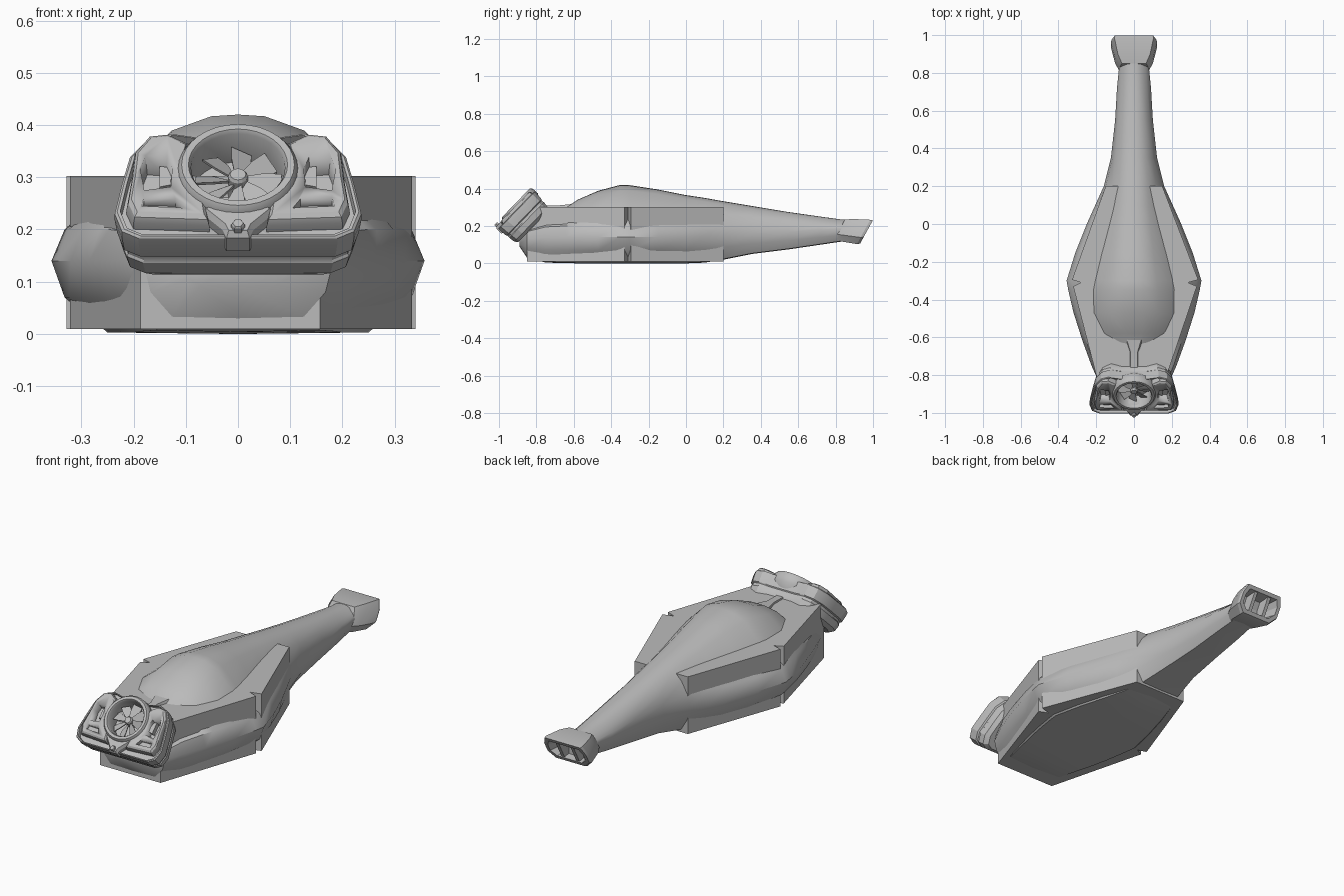
import bpy, bmesh, math
from mathutils import Matrix, Vector

if "Cube" in bpy.data.objects:
    bpy.data.objects.remove(bpy.data.objects["Cube"])

grey = bpy.data.materials.new("plain grey")
grey.diffuse_color = (0.5, 0.5, 0.5, 1)
grey.use_nodes = True
grey.node_tree.nodes["Principled BSDF"].inputs["Base Color"].default_value = grey.diffuse_color

# Tilted frame of the intake head: x, v up the face, n out of the face
T = math.radians(46)
HEAD = Matrix(((1, 0, 0, 0),
               (0, math.cos(T), -math.sin(T), -0.895),
               (0, math.sin(T), math.cos(T), 0.31),
               (0, 0, 0, 1)))


def loft(name, rings, matrix=Matrix(), angle=30, closed=False):
    """Skin equal-length rings; cap the ends, or join last to first."""
    bm = bmesh.new()
    vs = [[bm.verts.new(matrix @ Vector(p)) for p in r] for r in rings]
    n = len(vs[0])
    pairs = list(zip(vs, vs[1:])) + ([(vs[-1], vs[0])] if closed else [])
    for a, b in pairs:
        for i in range(n):
            bm.faces.new((a[i], a[(i + 1) % n], b[(i + 1) % n], b[i]))
    if not closed:
        bm.faces.new(vs[0])
        bm.faces.new(vs[-1])
    bmesh.ops.recalc_face_normals(bm, faces=bm.faces[:])
    me = bpy.data.meshes.new(name)
    bm.to_mesh(me)
    bm.free()
    ob = bpy.data.objects.new(name, me)
    bpy.context.collection.objects.link(ob)
    me.materials.append(grey)
    bpy.ops.object.select_all(action='DESELECT')
    ob.select_set(True)
    bpy.context.view_layer.objects.active = ob
    bpy.ops.object.shade_smooth_by_angle(angle=math.radians(angle))
    return ob


def mirrored(half):
    return half + [(-x, *r) for x, *r in reversed(half) if x > 0]


def plate(name, outline, levels, matrix=HEAD, angle=25):
    """Extrude an outline through (height, scale) levels about its centre."""
    cx = sum(p[0] for p in outline) / len(outline)
    cy = sum(p[1] for p in outline) / len(outline)
    return loft(name, [[(cx + (x - cx) * s, cy + (y - cy) * s, h) for x, y in outline]
                       for h, s in levels], matrix, angle)


def circle(r, n, h=None):
    pts = [(r * math.cos(2 * math.pi * i / n), r * math.sin(2 * math.pi * i / n)) for i in range(n)]
    return pts if h is None else [(x, y, h) for x, y in pts]


def cut(ob, cutter):
    cutter.hide_render = True
    bpy.context.view_layer.objects.active = ob
    m = ob.modifiers.new("cut", 'BOOLEAN')
    m.operation, m.solver, m.object = 'DIFFERENCE', 'EXACT', cutter
    bpy.ops.object.modifier_apply(modifier=m.name)
    bpy.data.objects.remove(cutter)


# Angular hull with notched side corners
hull = [(-0.187, -0.85), (0.157, -0.85), (0.333, -0.33), (0.285, -0.31), (0.34, -0.295),
        (0.15, 0.2), (-0.15, 0.2), (-0.328, -0.295), (-0.28, -0.31), (-0.322, -0.33)]
loft("hull", [[(x, y, z) for x, y in hull] for z in (0.01, 0.302)], angle=10)

# Organic body: y, half width, its height, canopy half width, its height, top, bottom
sections = [(-0.89, .10, .12, .05, .14, .15, .09), (-0.85, .18, .13, .10, .21, .25, .03),
            (-0.75, .225, .14, .09, .25, .28, .004), (-0.64, .265, .14, .10, .28, .30, .002),
            (-0.58, .285, .14, .17, .295, .34, 0), (-0.47, .32, .14, .215, .30, .388, 0),
            (-0.35, .348, .14, .205, .31, .42, 0), (-0.30, .357, .14, .195, .31, .418, 0),
            (-0.15, .31, .14, .165, .305, .395, 0), (0, .25, .14, .14, .29, .365, 0),
            (0.1, .205, .145, .125, .28, .35, .004), (0.2, .16, .15, .115, .27, .332, .02),
            (0.35, .122, .16, .10, .25, .307, .05), (0.55, .10, .17, .085, .23, .274, .075),
            (0.72, .09, .18, .07, .215, .25, .10), (0.82, .08, .185, .06, .21, .236, .115),
            (0.9, .08, .185, .06, .21, .23, .125)]
rings = []
for y, w, m, cw, sh, top, bot in sections:
    half = [(0, bot), (.7 * w, bot + .003), (.93 * w, bot + .5 * (m - bot)), (w, m),
            (.93 * w, m + .5 * min(sh - m, .12)), (cw, sh),
            (.62 * cw, sh + .72 * (top - sh)), (0.25 * cw, sh + .97 * (top - sh)), (0, top)]
    rings.append([(x, y, z) for x, z in mirrored(half)])
loft("body", rings, angle=35)

# Tail nozzle: slanted octagonal sleeve with a hollow outlet
def tail_ring(y, w, h, zc=.17):
    half = [(.7 * w, -h), (w, -.45 * h), (w, .35 * h), (.85 * w, h)]
    return [(x, y + .55 * z, zc + z) for x, z in mirrored(half)]

loft("tail_nozzle", [tail_ring(.82, .075, .055, .18), tail_ring(.865, .10, .06, .177),
                     tail_ring(.95, .122, .065, .168), tail_ring(.965, .118, .062, .168),
                     tail_ring(.965, .10, .045, .168), tail_ring(.90, .085, .038, .17)], angle=25)
for s in (-1, 1):
    loft("tail_divider", [[(s * .042 + dx, y + .55 * dz, .168 + dz) for dx, dz in
                           ((-.009, -.05), (.009, -.05), (.009, .05), (-.009, .05))]
                          for y in (.88, .958)])

# Head shell with a raised lip round the face
shell_half = [(.08, -.165), (.19, -.165), (.222, -.147), (.236, -.10), (.222, -.02),
              (.207, .05), (.175, .095), (.13, .112), (.07, .10)]
shell = plate("head_shell", mirrored(shell_half),
              [(-.135, .84), (-.118, .93), (-.085, .96), (-.08, .945), (-.07, .945), (-.065, .98),
               (-.03, 1), (-.012, 1), (-.008, .98), (-.008, .955), (-.025, .945)])
cut(shell, plate("fan_cutter", circle(.091, 32), [(-.075, 1), (.06, 1)]))

# Pods with eye openings and slots, one each side
for s in (-1, 1):
    def side(pts):
        return [(s * x, v) for x, v in pts]
    pod = plate("eye_pod", side([(.055, -.135), (.20, -.128), (.213, -.09), (.204, -.02),
                                 (.198, .05), (.17, .095), (.135, .10), (.095, .075),
                                 (.11, .0), (.095, -.06), (.06, -.095)]),
                [(-.04, 1.0), (-.008, 1.0), (.004, .96), (.01, .88)])
    eye = side([(.128, -.05), (.18, -.06), (.188, .0), (.178, .035), (.135, .03), (.125, .0)])
    slot = side([(.105, -.105), (.185, -.10), (.18, -.078), (.12, -.08)])
    cut(pod, plate("eye_cutter", eye, [(-.035, .8), (.03, 1.05)]))
    cut(pod, plate("slot_cutter", slot, [(-.012, 1), (.03, 1)]))
    cut(pod, plate("bore_cutter", circle(.10, 32), [(-.075, 1), (.06, 1)]))
    cut(shell, plate("eye_cutter", eye, [(-.045, .8), (.03, 1.05)]))
    # Bar across the eye
    plate("eye_bar", side([(.12, -.022), (.15, -.03), (.15, .025), (.12, .02)]),
          [(-.04, 1), (-.01, 1)])

# Round intake ring
profile = [(.090, -.07), (.090, .012), (.095, .02), (.108, .02), (.116, .008), (.118, -.03)]
loft("intake_ring", [circle(r, 32, h) for r, h in profile], HEAD, 40, closed=True)
plate("intake_back", circle(.093, 32), [(-.076, 1), (-.066, 1)])

# Fan hub and blades
plate("fan_hub", circle(.019, 12), [(-.066, 1), (-.012, 1), (-.006, .8)])
for k in range(8):
    turn = HEAD @ Matrix.Rotation(math.tau * k / 8, 4, 'Z')
    blade = [(.012, -.006, -.03), (.05, -.024, -.036), (.08, -.026, -.038),
             (.084, .012, -.018), (.05, .012, -.016), (.012, .006, -.018)]
    loft("fan_blade", [[(x, y, h + d) for x, y, h in blade] for d in (-.006, 0)], turn)

# Chin wedge and hexagonal stud
plate("chin", mirrored([(.022, -.172), (.03, -.15), (.075, -.10), (.06, -.085)]),
      [(-.04, 1), (-.004, 1), (.008, .8)])
plate("chin_stud", [(x, y - .155) for x, y in circle(.013, 6)], [(-.02, 1), (.016, 1), (.02, .8)])

# Neck ridge joining head and canopy
loft("neck_ridge", [[(x * w, y, z) for x, z in ((-1, .27), (-.6, t), (.6, t), (1, .27))]
                    for y, w, t in ((-.78, .03, .308), (-.68, .03, .31), (-.60, .07, .318))])
